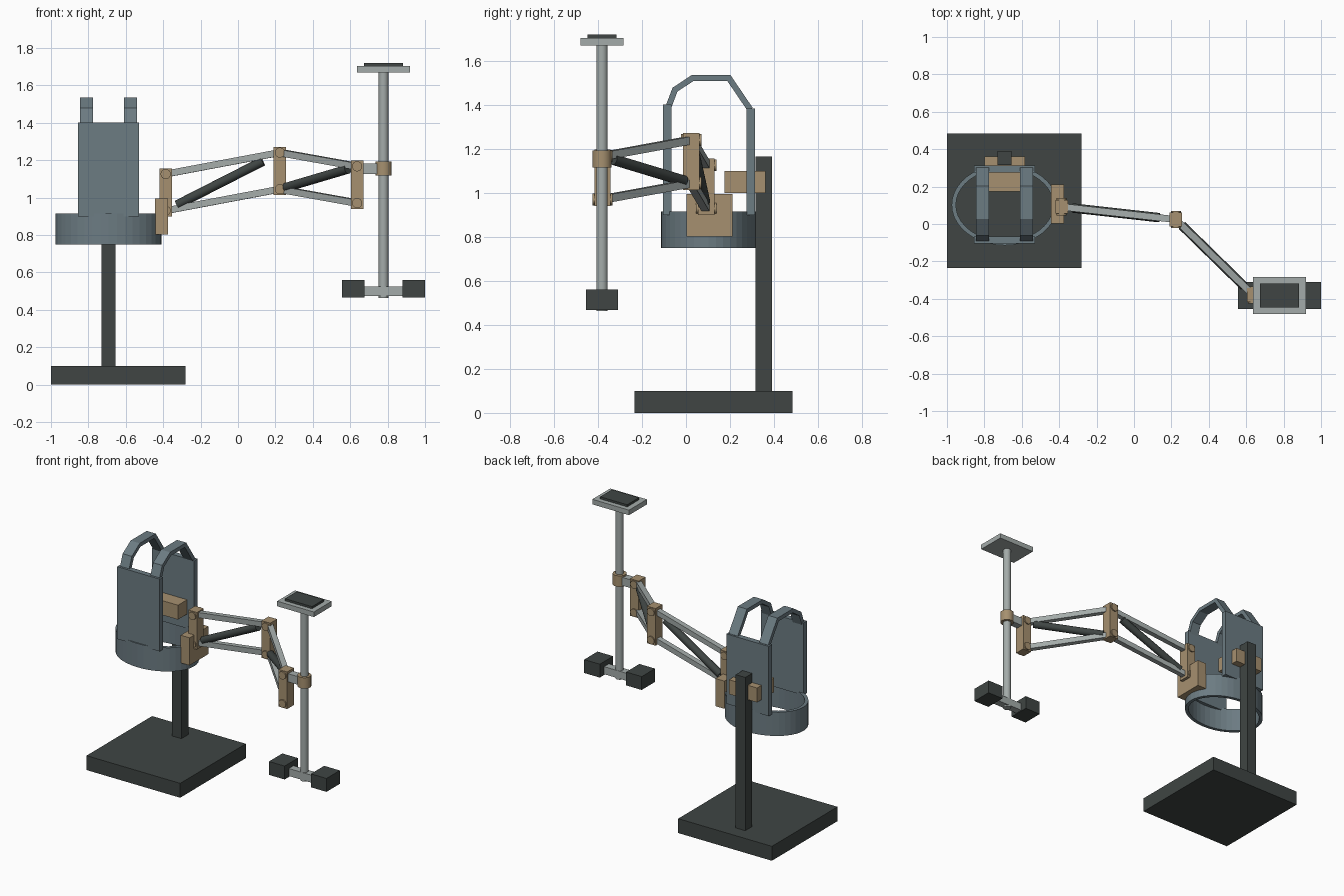
import bpy, bmesh, math
from mathutils import Vector, Matrix

if "Cube" in bpy.data.objects:
    bpy.data.objects.remove(bpy.data.objects["Cube"])


def material(name, rgb):
    m = bpy.data.materials.new(name)
    m.diffuse_color = (*rgb, 1)
    m.use_nodes = True
    m.node_tree.nodes["Principled BSDF"].inputs["Base Color"].default_value = m.diffuse_color
    return m


DARK = material("charcoal", (0.05, 0.06, 0.057))
CLOTH = material("slate", (0.15, 0.20, 0.225))
TAN = material("tan", (0.38, 0.28, 0.16))
METAL = material("light_metal", (0.37, 0.41, 0.40))


def finish(bm, name, mat):
    bmesh.ops.recalc_face_normals(bm, faces=bm.faces)
    me = bpy.data.meshes.new(name)
    bm.to_mesh(me)
    bm.free()
    ob = bpy.data.objects.new(name, me)
    me.materials.append(mat)
    bpy.context.collection.objects.link(ob)
    return ob


def box(name, x, y, z, mat):
    """Box from (min, max) ranges."""
    bm = bmesh.new()
    size = Matrix.Diagonal((x[1] - x[0], y[1] - y[0], z[1] - z[0], 1))
    mid = Vector((sum(x) / 2, sum(y) / 2, sum(z) / 2))
    bmesh.ops.create_cube(bm, size=1, matrix=Matrix.Translation(mid) @ size)
    return finish(bm, name, mat)


def bar(name, a, b, width, mat):
    """Square bar between two points."""
    a, b = Vector(a), Vector(b)
    d = b - a
    rot = d.to_track_quat('X', 'Z').to_matrix().to_4x4()
    bm = bmesh.new()
    bmesh.ops.create_cube(bm, size=1, matrix=Matrix.Translation((a + b) / 2) @ rot
                          @ Matrix.Diagonal((d.length, width, width, 1)))
    return finish(bm, name, mat)


def rod(name, a, b, r, mat, sides=16):
    """Cylinder between two points."""
    a, b = Vector(a), Vector(b)
    d = b - a
    rot = d.to_track_quat('Z', 'Y').to_matrix().to_4x4()
    bm = bmesh.new()
    bmesh.ops.create_cone(bm, cap_ends=True, segments=sides, radius1=r, radius2=r,
                          depth=d.length, matrix=Matrix.Translation((a + b) / 2) @ rot)
    ob = finish(bm, name, mat)
    for p in ob.data.polygons:
        p.use_smooth = len(p.vertices) == 4
    ob.data.set_sharp_from_angle(angle=math.radians(40))
    return ob


# Stand
VX = -0.692
box("stand_base", (-1.0, -0.28), (-0.235, 0.485), (0, 0.10), DARK)
box("stand_post", (VX - 0.037, VX + 0.037), (0.315, 0.39), (0.10, 1.165), DARK)
box("stand_clamp", (VX - 0.108, VX + 0.108), (0.175, 0.362), (1.0, 1.10), TAN)

# Waist belt: elliptical open ring
bm = bmesh.new()
N = 40
loops = []
for rx, ry, z in ((0.283, 0.216, 0.75), (0.283, 0.216, 0.915),
                  (0.260, 0.193, 0.915), (0.260, 0.193, 0.75)):
    loops.append([bm.verts.new((VX + rx * math.cos(i * math.tau / N),
                                0.102 + ry * math.sin(i * math.tau / N), z))
                  for i in range(N)])
for k in range(4):
    p, q = loops[k], loops[(k + 1) % 4]
    for i in range(N):
        j = (i + 1) % N
        bm.faces.new((p[i], p[j], q[j], q[i]))
finish(bm, "waist_belt", CLOTH)

# Vest plates
box("vest_front", (VX - 0.163, VX + 0.163), (-0.105, -0.067), (0.90, 1.403), CLOTH)
box("vest_back", (VX - 0.163, VX + 0.163), (0.275, 0.313), (0.90, 1.385), CLOTH)

# Shoulder straps: ribbon thickened by a modifier
path = [(-0.086, 1.375), (-0.05, 1.47), (0.03, 1.523), (0.195, 1.523), (0.292, 1.38)]
for side, label in ((-1, "left"), (1, "right")):
    cx = VX + side * 0.117
    bm = bmesh.new()
    rows = [[bm.verts.new((cx + w, y, z)) for w in (-0.035, 0.035)] for y, z in path]
    for p, q in zip(rows, rows[1:]):
        bm.faces.new((p[0], p[1], q[1], q[0]))
    strap = finish(bm, "shoulder_strap_" + label, CLOTH)
    mod = strap.modifiers.new("thickness", 'SOLIDIFY')
    mod.thickness, mod.offset, mod.use_even_offset = 0.027, 0, True

# Arm: socket, three joint blocks and two parallel-link sections
box("arm_socket", (-0.443, -0.375), (0.003, 0.212), (0.803, 0.995), TAN)
joints = [Vector((-0.387, 0.092, 1.028)), Vector((0.224, 0.024, 1.143)),
          Vector((0.637, -0.38, 1.069))]
PIN = Vector((0, 0, 0.098))
for c, label in zip(joints, ("shoulder", "elbow", "wrist")):
    box(label + "_joint", (c.x - 0.033, c.x + 0.033), (c.y - 0.037, c.y + 0.037),
        (c.z - 0.129, c.z + 0.129), TAN)
    for s in (-1, 1):
        p = c + s * PIN
        rod(label + "_pin", p - Vector((0, 0.046, 0)), p + Vector((0, 0.046, 0)), 0.027, TAN)
for a, b, t0, t1, label in ((joints[0], joints[1], 0.10, 0.85, "upper_arm"),
                            (joints[1], joints[2], 0.08, 0.88, "forearm")):
    for s in (-1, 1):
        bar(label + "_link", a + s * PIN, b + s * PIN, 0.036, METAL)
    low, high = a - PIN, b + PIN
    rod(label + "_spring", low.lerp(high, t0), low.lerp(high, t1), 0.025, DARK)

# Sled: gimbal, pole, top stage and bottom weights
SX, SY = 0.778, -0.382
box("gimbal_link", (0.66, 0.76), (SY - 0.025, SY + 0.025), (1.125, 1.182), METAL)
rod("gimbal_collar", (SX, SY, 1.117), (SX, SY, 1.193), 0.044, TAN)
rod("sled_pole", (SX, SY, 0.463), (SX, SY, 1.68), 0.026, METAL)
box("top_stage", (SX - 0.141, SX + 0.141), (SY - 0.098, SY + 0.098), (1.67, 1.705), METAL)
box("camera_plate", (SX - 0.104, SX + 0.104), (SY - 0.065, SY + 0.065), (1.705, 1.72), DARK)
box("weight_bar", (SX - 0.12, SX + 0.12), (SY - 0.026, SY + 0.026), (0.473, 0.525), METAL)
for s, label in ((-1, "left"), (1, "right")):
    cx = SX + s * 0.161
    box("weight_" + label, (cx - 0.06, cx + 0.06), (SY - 0.073, SY + 0.073), (0.467, 0.56), DARK)
